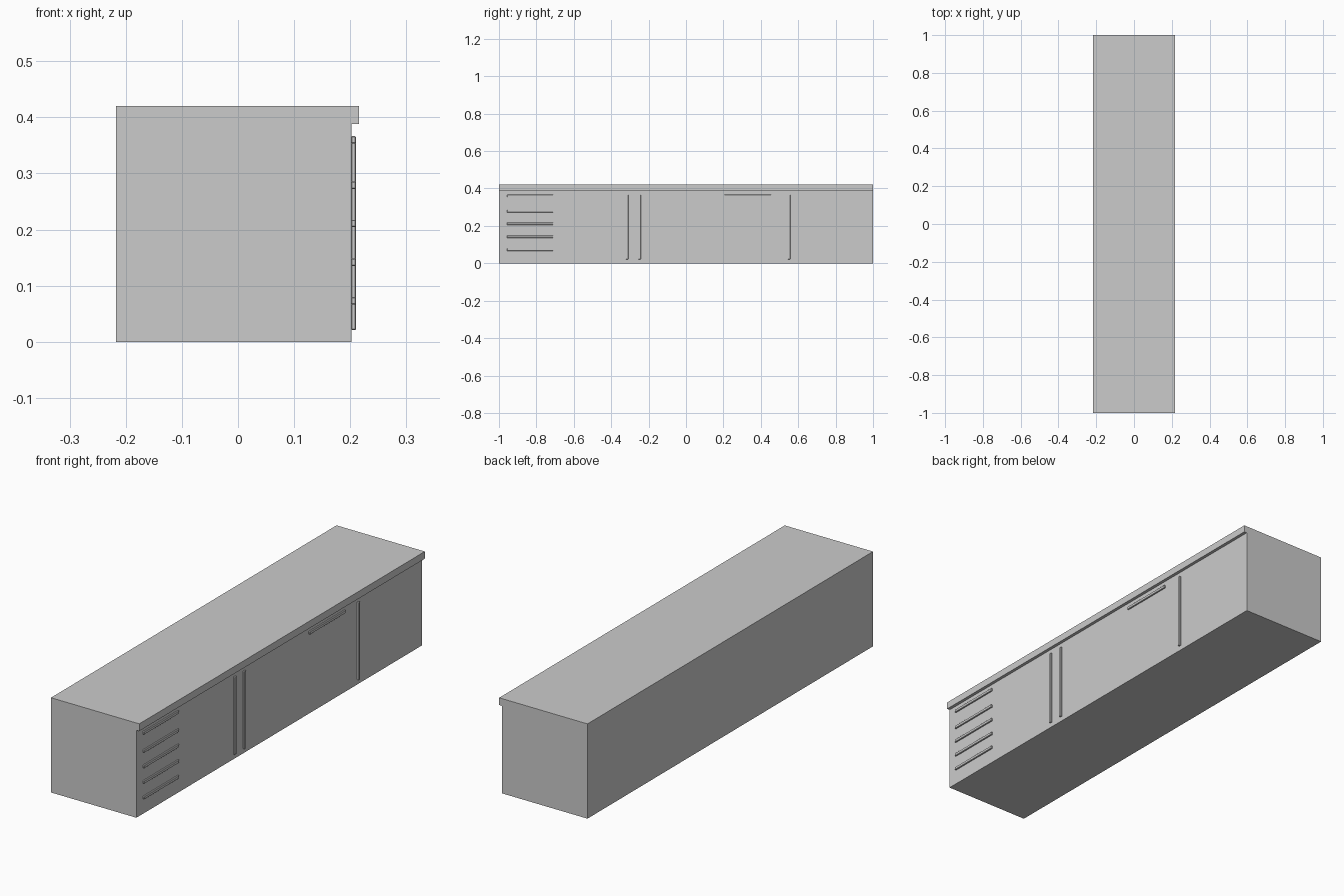
import bpy

if "Cube" in bpy.data.objects:
    bpy.data.objects.remove(bpy.data.objects["Cube"])


def box(name, x, y, z, bevel=0.0):
    """Axis-aligned box from (min, max) ranges."""
    bpy.ops.mesh.primitive_cube_add(size=1, location=[(a + b) / 2 for a, b in (x, y, z)])
    ob = bpy.context.object
    ob.name = name
    ob.scale = [b - a for a, b in (x, y, z)]
    bpy.ops.object.transform_apply(location=False, rotation=False, scale=True)
    if bevel:
        mod = ob.modifiers.new("soft_edges", "BEVEL")
        mod.width = bevel
        mod.segments = 1
    return ob


BACK, FACE, LIP, TOP = -0.217, 0.202, 0.216, 0.42
HANDLE_X = (FACE, 0.210)
HALF = 0.0065

# Cabinet carcass and overhanging worktop
box("cabinet_body", (BACK, FACE), (-1, 1), (0, 0.388))
box("worktop", (BACK, LIP), (-1, 1), (0.388, TOP))

# Drawer handles stacked at one end
for i, z in enumerate((0.073, 0.142, 0.211, 0.279, 0.360)):
    box(f"drawer_handle_{i + 1}", HANDLE_X, (-0.957, -0.71), (z - HALF, z + HALF), 0.0015)

# Wide flap handle
box("flap_handle", HANDLE_X, (0.205, 0.455), (0.360 - HALF, 0.360 + HALF), 0.0015)

# Full-height door handles
for i, y in enumerate((-0.315, -0.248, 0.551)):
    box(f"door_handle_{i + 1}", HANDLE_X, (y - HALF, y + HALF), (0.021, 0.366), 0.0015)
